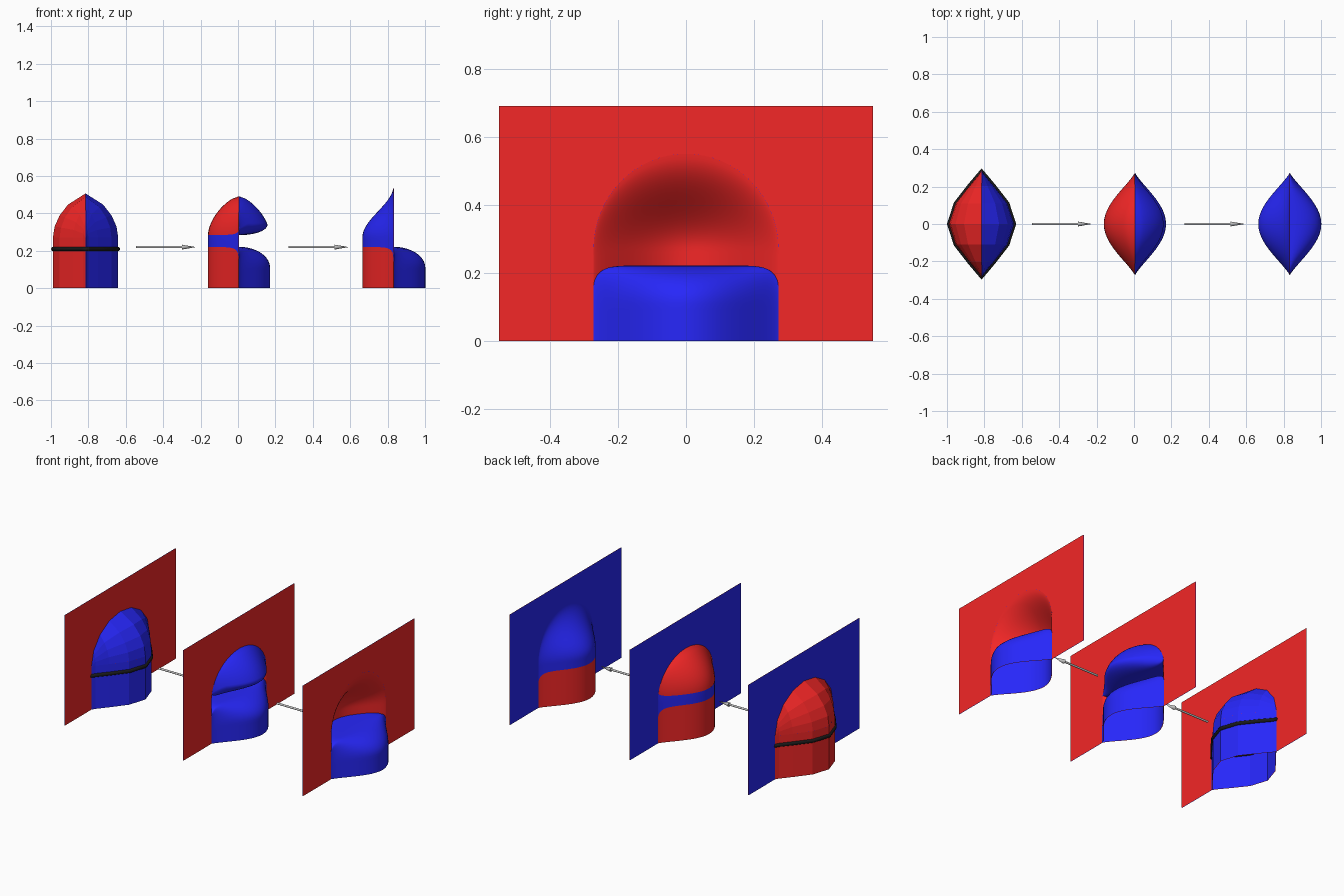
import bpy, bmesh, math
from mathutils import Vector

if "Cube" in bpy.data.objects:
    bpy.data.objects.remove(bpy.data.objects["Cube"])

def material(name, rgb):
    m = bpy.data.materials.new(name)
    m.diffuse_color = (*rgb, 1)
    m.use_nodes = True
    m.node_tree.nodes["Principled BSDF"].inputs["Base Color"].default_value = m.diffuse_color
    return m

RED = material("red", (0.9, 0.02, 0.02))
BLUE = material("blue", (0.02, 0.02, 0.95))
BLACK = material("black", (0.01, 0.01, 0.01))
Z0 = 0.27          # height where the domes start to round over
TOP, SIDE = 0.69, 0.55

def sheet(name, point, cols, rows, front, back, smooth=True):
    """Two-coloured thin sheet; front colour lies on the du x dv side."""
    bm = bmesh.new()
    g = [[bm.verts.new(point(math.sin(math.pi * (i / cols - 0.5)), j / rows))
          for j in range(rows + 1)] for i in range(cols + 1)]
    for i in range(cols):
        for j in range(rows):
            bm.faces.new((g[i][j], g[i + 1][j], g[i + 1][j + 1], g[i][j + 1]))
    bmesh.ops.remove_doubles(bm, verts=bm.verts, dist=1e-5)
    for f in bm.faces:
        f.smooth = smooth
    me = bpy.data.meshes.new(name)
    bm.to_mesh(me)
    bm.free()
    me.materials.append(front)
    me.materials.append(back)
    ob = bpy.data.objects.new(name, me)
    bpy.context.collection.objects.link(ob)
    s = ob.modifiers.new("two_sides", 'SOLIDIFY')
    s.thickness, s.offset, s.use_rim, s.material_offset = 0.003, 0, False, 1
    return ob

class Stage:
    def __init__(self, name, x, half_y, width, height, power, cols, smooth=True):
        self.name, self.x, self.hy, self.w = name, x, half_y, width
        self.h, self.p, self.cols, self.smooth = height, power, cols, smooth

    def arch(self, t):
        return Z0 + self.h * math.sqrt(max(0, 1 - t * t))

    def depth(self, t, z):
        s = max(0, (z - Z0) / self.h)
        r = math.hypot(t, s)
        if r >= 0.99999:
            return 0
        p = 1.2 + (self.p - 1.2) * (s * s / (r * r) if r > 0 else 0)
        return self.w * math.cos(math.pi / 2 * r) ** p

    def at(self, t, x, z):
        return Vector((self.x + x, t * self.hy, z))

    def add(self, part, point, rows, front, back):
        return sheet(f"{self.name}_{part}", point, self.cols, rows, front, back, self.smooth)

    def wall(self, part, side, lo, hi, rows, front, back):
        def point(t, v):
            z = lo(t) + (hi(t) - lo(t)) * v
            return self.at(t, side * self.depth(t, z), z)
        return self.add(part, point, rows, front, back)

    def panel(self):
        # flat panel with an arched opening
        self.add("panel_top", lambda t, v: self.at(t, 0, self.arch(t) + (TOP - self.arch(t)) * v),
                 1, RED, BLUE)
        mid, half = (SIDE + self.hy) / 2, (SIDE - self.hy) / 2
        for s, n in ((-1, "front"), (1, "back")):
            sheet(f"{self.name}_panel_{n}",
                  lambda t, v: Vector((self.x, s * mid + t * half, TOP * v)), 1, 1, RED, BLUE)

    def cup(self):
        # rounded lower cup, closing over onto the left wall
        def point(t, v):
            w, top = self.depth(t, 0), rim(t)
            if v < 0.3:
                return self.at(t, w, (top - 0.11) * v / 0.3)
            if v < 0.8:
                a = (v - 0.3) / 0.5 * math.pi / 2
                return self.at(t, w * math.cos(a), top - 0.11 + 0.11 * math.sin(a))
            return self.at(t, -w * (v - 0.8) / 0.2, top)
        self.add("cup", point, 20, BLUE, RED)

def floor(t):
    return 0

def rim(t):
    return 0.15 + 0.07 * math.sqrt(max(0, 1 - t ** 10))

# Stage one: faceted closed dome with a black band
a = Stage("first", -0.815, 0.285, 0.173, 0.235, 0.65, 8, False)
a.panel()
for side, n, f, b in ((-1, "left", BLUE, RED), (1, "right", BLUE, RED)):
    a.wall("lower_wall_" + n, side, floor, lambda t: Z0, 1, f, b)
    a.wall("dome_" + n, side, lambda t: Z0, a.arch, 4, f, b)

ts = [math.sin(math.pi * (i / 8 - 0.5)) for i in range(9)]
loop = [a.at(t, a.depth(t, 0), 0.21) for t in ts]
loop += [a.at(t, -a.depth(t, 0), 0.21) for t in ts[-2:0:-1]]
cu = bpy.data.curves.new("band", 'CURVE')
cu.dimensions = '3D'
cu.bevel_depth, cu.bevel_resolution = 0.012, 2
sp = cu.splines.new('POLY')
sp.points.add(len(loop) - 1)
for pt, co in zip(sp.points, loop):
    pt.co = (*co, 1)
sp.use_cyclic_u = True
cu.materials.append(BLACK)
bpy.context.collection.objects.link(bpy.data.objects.new("band", cu))

# Stage two: upper bubble separated from the lower cup
b = Stage("second", 0.005, 0.272, 0.165, 0.22, 0.65, 32)
def gap_top(t):
    return min(b.arch(t), 0.285 + 0.04 * (1 - math.sqrt(max(0, 1 - t ** 10))))

b.panel()
b.wall("lower_wall", -1, floor, rim, 6, BLUE, RED)
b.wall("gap_wall", -1, rim, gap_top, 4, RED, BLUE)
b.wall("bubble_left", -1, gap_top, b.arch, 16, BLUE, RED)
b.cup()

def bubble(t, v):
    lo, hi = gap_top(t), b.arch(t)
    fillet = min(0.055, 0.4 * (hi - lo))
    mid = lo + fillet
    if v < 0.2:
        return b.at(t, -b.depth(t, lo) * (1 - v / 0.2), lo)
    if v < 0.5:
        k = (v - 0.2) / 0.3 * math.pi / 2
        return b.at(t, b.depth(t, mid) * math.sin(k), mid - fillet * math.cos(k))
    z = mid + (hi - mid) * (v - 0.5) / 0.5
    return b.at(t, b.depth(t, z), z)
b.add("bubble_right", bubble, 30, BLUE, RED)

# Stage three: panel flows smoothly into a dent above the cup
c = Stage("third", 0.833, 0.272, 0.167, 0.28, 2.0, 32)
c.panel()
c.wall("lower_wall", -1, floor, rim, 6, BLUE, RED)
c.wall("dent", -1, rim, c.arch, 24, RED, BLUE)
c.cup()

# Arrows between the stages
def cone(name, x0, x1, r0, r1):
    bpy.ops.mesh.primitive_cone_add(vertices=16, radius1=r0, radius2=r1, depth=x1 - x0,
                                    location=((x0 + x1) / 2, 0, 0.22),
                                    rotation=(0, math.pi / 2, 0))
    bpy.context.object.name = name
    bpy.ops.object.shade_smooth_by_angle()

for n, x0, x1 in (("first", -0.545, -0.225), ("second", 0.27, 0.592)):
    cone(n + "_arrow_shaft", x0, x1 - 0.075, 0.006, 0.006)
    cone(n + "_arrow_head", x1 - 0.075, x1, 0.013, 0)
